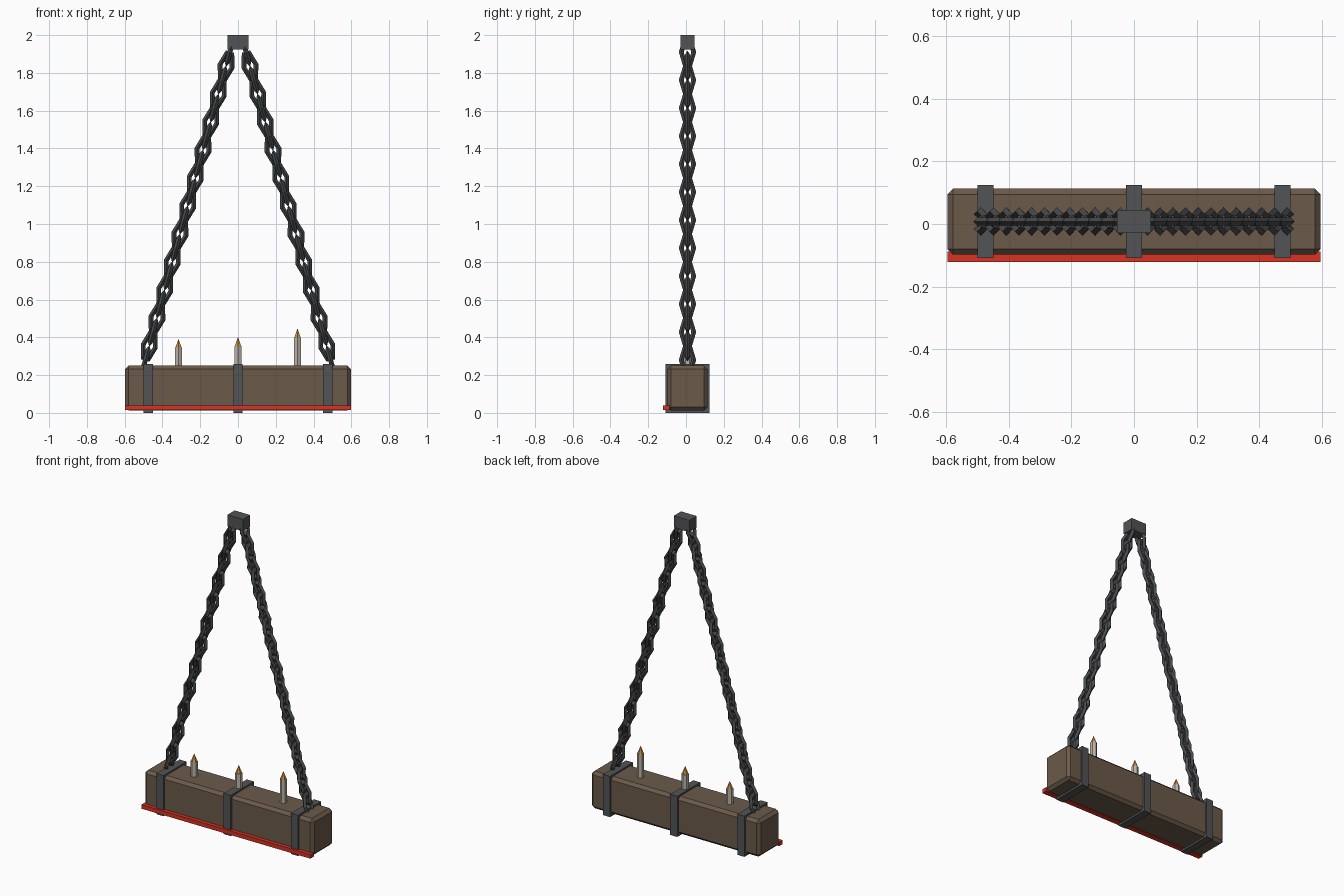
import bpy, math
from mathutils import Matrix, Vector

if "Cube" in bpy.data.objects:
    bpy.data.objects.remove(bpy.data.objects["Cube"])

CY = 0.008  # depth centre of the hanging parts


def material(name, rgb):
    m = bpy.data.materials.new(name)
    lin = [(c / 255 / 12.92) if c < 10 else ((c / 255 + 0.055) / 1.055) ** 2.4 for c in rgb]
    m.diffuse_color = (*lin, 1)
    m.use_nodes = True
    m.node_tree.nodes["Principled BSDF"].inputs["Base Color"].default_value = m.diffuse_color
    return m


wood = material("brown wood", (107, 90, 74))
iron = material("dark iron", (82, 83, 85))
steel = material("chain iron", (72, 74, 75))
red = material("red paint", (215, 50, 35))
wax = material("candle wax", (190, 182, 170))
flame = material("amber flame", (205, 140, 60))


def box(name, lo, hi, mat, bevel=0):
    lo, hi = Vector(lo), Vector(hi)
    bpy.ops.mesh.primitive_cube_add(size=1, location=(lo + hi) / 2)
    ob = bpy.context.object
    ob.name = name
    ob.data.transform(Matrix.Diagonal((*(hi - lo), 1)))
    ob.data.materials.append(mat)
    if bevel:
        mod = ob.modifiers.new("chamfer", 'BEVEL')
        mod.width, mod.segments = bevel, 1
    return ob


def cone(name, x, z0, z1, r1, r2, sides, mat):
    bpy.ops.mesh.primitive_cone_add(vertices=sides, radius1=r1, radius2=r2, depth=z1 - z0,
                                    location=(x, CY, (z0 + z1) / 2))
    bpy.context.object.name = name
    bpy.context.object.data.materials.append(mat)


# Beam, painted strip along the lower front edge, iron straps, top mount
box("beam", (-0.597, -0.098, 0.012), (0.597, 0.113, 0.25), wood, 0.018)
box("front_strip", (-0.597, -0.122, 0.014), (0.597, -0.088, 0.04), red)
for x in (-0.475, 0, 0.475):
    box("strap", (x - 0.025, -0.109, 0), (x + 0.025, 0.124, 0.26), iron)
box("top_mount", (-0.055, CY - 0.037, 1.925), (0.055, CY + 0.037, 2.0), iron)

# Candles with pointed flames
for x, top in ((-0.315, 0.345), (0, 0.355), (0.315, 0.4)):
    cone("candle", x, 0.24, top, 0.021, 0.021, 6, wax)
    cone("candle_flame", x, top, top + 0.048, 0.019, 0, 6, flame)

# Two leaning chains of alternating six-sided links
bpy.ops.mesh.primitive_torus_add(major_segments=6, minor_segments=4,
                                 major_radius=0.033, minor_radius=0.013)
first = bpy.context.object
link = first.data
link.name = "chain_link"
link.materials.append(steel)
bpy.data.objects.remove(first)
# Stand the ring up facing the front, stretched along the chain
link.transform(Matrix.Diagonal((1, 1, 2, 1)) @ Matrix.Rotation(math.pi / 2, 4, 'X'))
COUNT = 23
for side in (-1, 1):
    a, b = Vector((side * 0.043, CY, 1.91)), Vector((side * 0.49, CY, 0.28))
    lean = Matrix.Rotation(-side * math.atan2(0.447, 1.63), 4, 'Y')
    for i in range(COUNT):
        ob = bpy.data.objects.new("chain_link", link)
        bpy.context.collection.objects.link(ob)
        turn = Matrix.Rotation(math.pi / 2 * ((i + 1) % 2), 4, 'Z')
        ob.matrix_world = Matrix.Translation(a.lerp(b, i / (COUNT - 1))) @ lean @ turn
